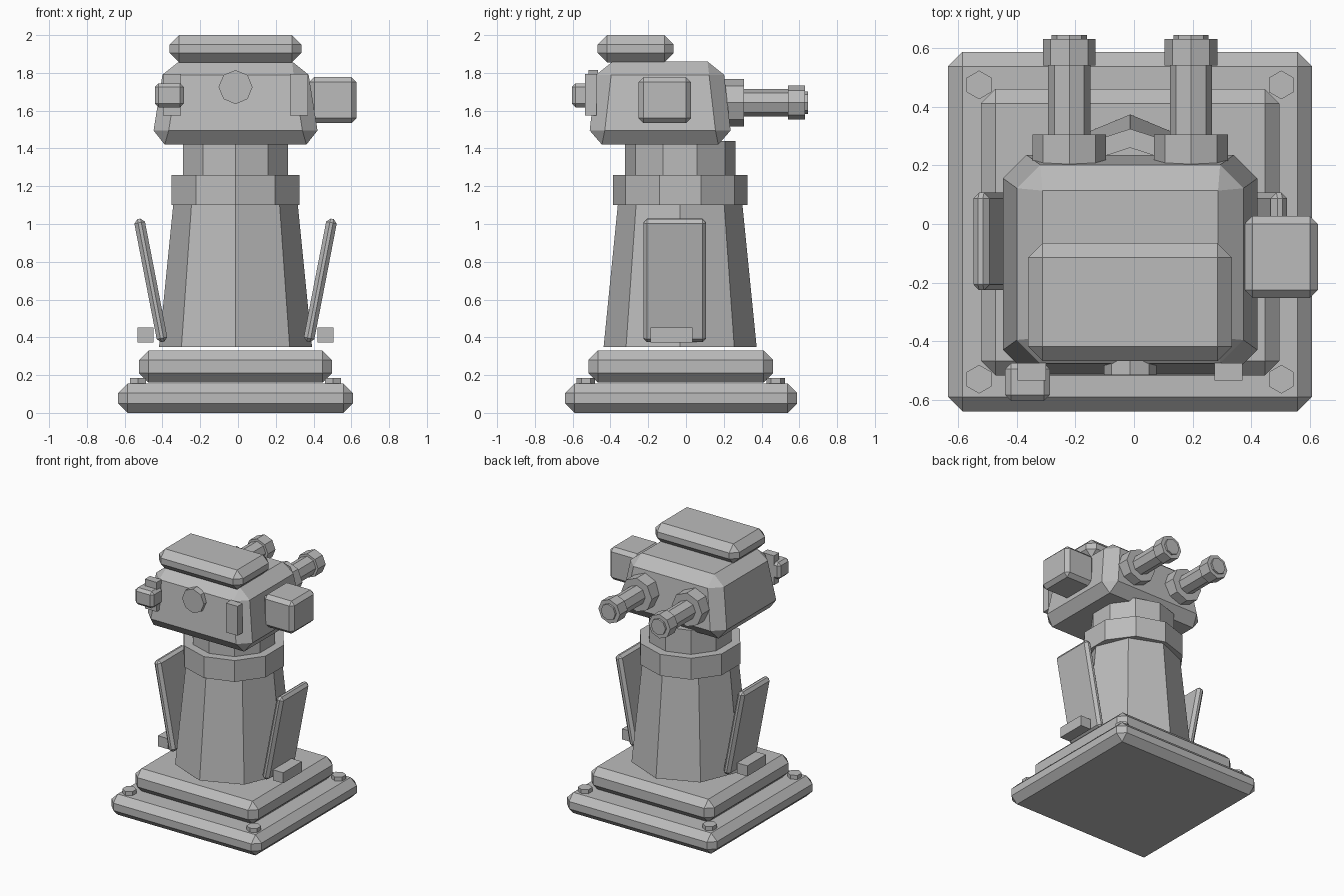
import bpy, bmesh, math
from mathutils import Matrix, Vector

if "Cube" in bpy.data.objects:
    bpy.data.objects.remove(bpy.data.objects["Cube"])

CX = -0.013  # symmetry plane of the turret
CY = -0.031  # column axis

grey = bpy.data.materials.new("plain_grey")
grey.diffuse_color = (0.5, 0.5, 0.5, 1)
grey.use_nodes = True
grey.node_tree.nodes["Principled BSDF"].inputs["Base Color"].default_value = grey.diffuse_color


def finish(name, bm):
    bmesh.ops.recalc_face_normals(bm, faces=bm.faces)
    mesh = bpy.data.meshes.new(name)
    bm.to_mesh(mesh)
    bm.free()
    mesh.materials.append(grey)
    obj = bpy.data.objects.new(name, mesh)
    bpy.context.collection.objects.link(obj)
    return obj


def box(name, lo, hi, bevel=0.0, tilt=0.0):
    """Box between two corners, optionally chamfered and tilted about y."""
    lo, hi = Vector(lo), Vector(hi)
    bm = bmesh.new()
    bmesh.ops.create_cube(bm, size=1)
    bmesh.ops.scale(bm, vec=hi - lo, verts=bm.verts)
    if bevel:
        bmesh.ops.bevel(bm, geom=bm.edges[:], offset=bevel, segments=1,
                        profile=0.5, affect='EDGES')
    bmesh.ops.transform(bm, verts=bm.verts, matrix=Matrix.Translation((lo + hi) / 2)
                        @ Matrix.Rotation(tilt, 4, 'Y'))
    return finish(name, bm)


def loft(name, rings):
    """Skin closed rings of equal point count and cap both ends."""
    bm = bmesh.new()
    loops = [[bm.verts.new(p) for p in ring] for ring in rings]
    n = len(loops[0])
    for a, b in zip(loops, loops[1:]):
        for i in range(n):
            j = (i + 1) % n
            bm.faces.new((a[i], a[j], b[j], b[i]))
    bm.faces.new(loops[0])
    bm.faces.new(loops[-1])
    bmesh.ops.remove_doubles(bm, verts=bm.verts, dist=0.0005)
    return finish(name, bm)


def prism(name, sides, centre, axis, sections):
    """Round part along z or y from (position, radius) sections."""
    rings = []
    for t, r in sections:
        ring = []
        for i in range(sides):
            a = 2 * math.pi * i / sides
            u, v = r * math.sin(a), r * math.cos(a)
            if axis == 'z':
                ring.append((centre[0] + u, centre[1] + v, t))
            else:
                ring.append((centre[0] + u, t, centre[1] + v))
        rings.append(ring)
    return loft(name, rings)


def cut_rect(cx, cy, z, hx, hy, c):
    """Rectangle with corners cut by c."""
    pts = [(hx, hy - c), (hx - c, hy), (c - hx, hy), (-hx, hy - c),
           (-hx, c - hy), (c - hx, -hy), (hx - c, -hy), (hx, c - hy)]
    return [(cx + x, cy + y, z) for x, y in pts]


# Stepped base
box("base_plate", (-0.635, -0.64, 0), (0.608, 0.588, 0.155), 0.05)
box("base_step", (-0.523, -0.517, 0.16), (0.497, 0.461, 0.33), 0.05)

# Column, collar and neck
prism("column", 8, (CX, CY), 'z', [(0.35, 0.405), (1.1, 0.33)])
prism("collar", 10, (CX, CY), 'z', [(1.1, 0.356), (1.26, 0.356)])
prism("neck", 10, (CX, CY), 'z', [(1.26, 0.293), (1.44, 0.293)])

# Tapered head with chamfered edges
head_cy = -0.137
sections = [(1.42, 0.375, 0.308, 0), (1.495, 0.434, 0.373, 0.08),
            (1.79, 0.387, 0.339, 0.08), (1.86, 0.3, 0.251, 0)]
bm = bmesh.new()
for z, hx, hy, c in sections:
    for p in cut_rect(CX, head_cy, z, hx, hy, c):
        bm.verts.new(p)
bmesh.ops.remove_doubles(bm, verts=bm.verts, dist=0.0005)
bmesh.ops.convex_hull(bm, input=bm.verts[:])
bmesh.ops.dissolve_limit(bm, angle_limit=0.02, verts=bm.verts[:], edges=bm.edges[:])
finish("head", bm)

# Fittings on the head
box("top_pod", (-0.362, -0.468, 1.855), (0.335, -0.065, 2.0), 0.05)
box("side_box", (0.377, -0.252, 1.534), (0.628, 0.027, 1.778), 0.027)
box("sensor", (-0.44, -0.604, 1.618), (-0.287, -0.475, 1.745), 0.02)
prism("front_disc", 8, (CX, 1.725), 'y', [(-0.515, 0.09), (-0.465, 0.09)])

# Mirrored parts on both sides
for s, side in ((-1, "left"), (1, "right")):
    def pair(name, x0, x1, y0, y1, z0, z1, bevel=0.0, tilt=0.0):
        a, b = sorted((CX + s * x0, CX + s * x1))
        box(f"{side}_{name}", (a, y0, z0), (b, y1, z1), bevel, s * tilt)

    pair("front_plate", 0.288, 0.384, -0.535, -0.475, 1.575, 1.795)
    pair("fin", 0.42, 0.477, -0.226, 0.107, 0.37, 1.033, 0.02, 0.191)
    pair("fin_block", 0.434, 0.519, -0.188, 0.034, 0.373, 0.452)

    # Gun: mount, barrel, muzzle and tip
    gun = (CX + s * 0.208, 1.642)
    prism(f"{side}_gun_mount", 8, gun, 'y', [(0.16, 0.126), (0.306, 0.126)])
    prism(f"{side}_gun_barrel", 8, gun, 'y', [(0.3, 0.072), (0.56, 0.072)])
    prism(f"{side}_gun_muzzle", 8, gun, 'y', [(0.541, 0.09), (0.631, 0.09)])
    prism(f"{side}_gun_tip", 8, gun, 'y', [(0.62, 0.06), (0.645, 0.06)])

    # Base bolts
    for y, end in ((-0.53, "front"), (0.475, "back")):
        prism(f"{side}_{end}_bolt", 6, (CX + s * 0.516, y), 'z',
              [(0.15, 0.049), (0.185, 0.049)])
